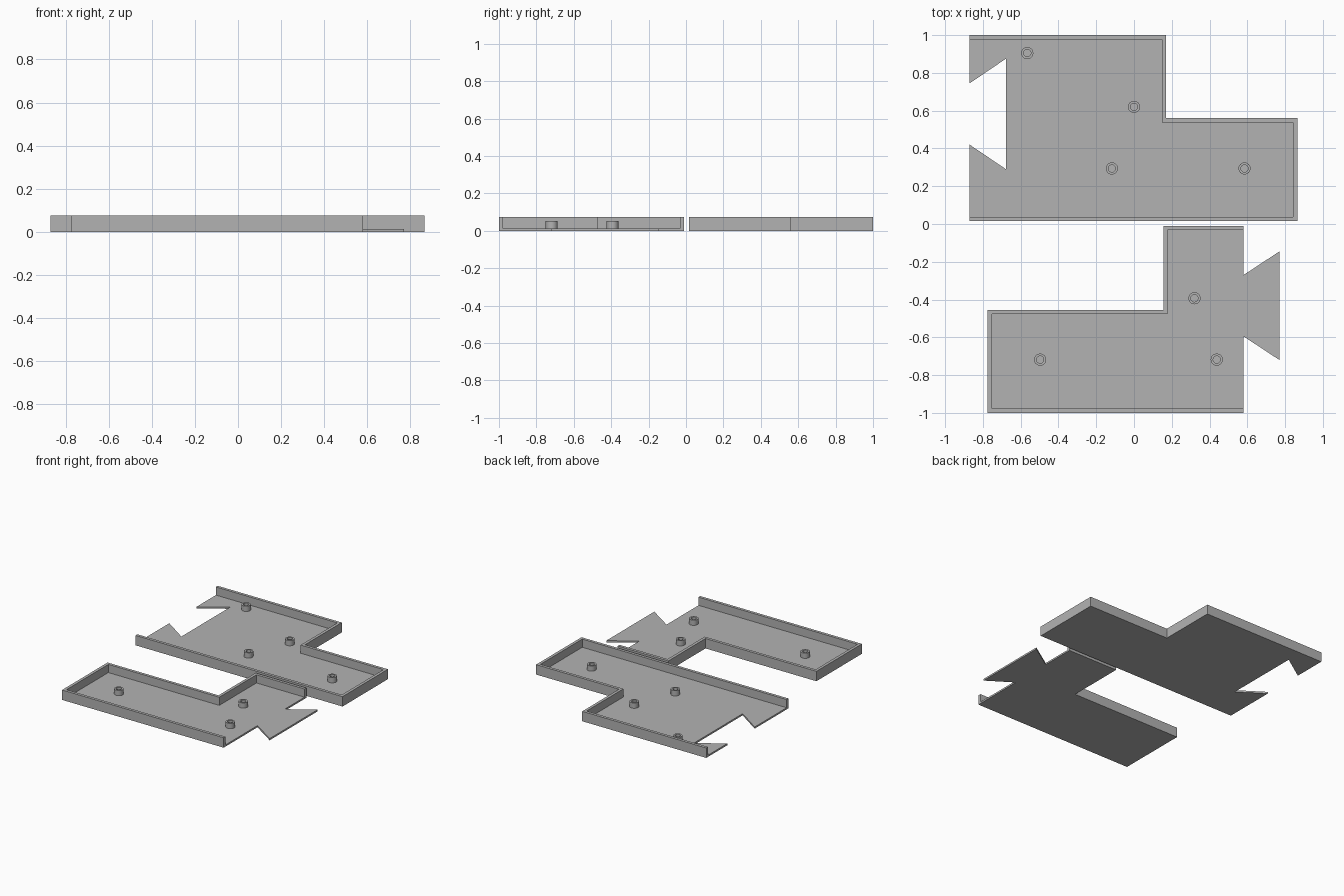
import bpy, bmesh, math
from mathutils import Vector

if "Cube" in bpy.data.objects:
    bpy.data.objects.remove(bpy.data.objects["Cube"])

FLOOR, HEIGHT, WALL = 0.013, 0.075, 0.022
POST_TOP, POST_R, HOLE_R, SIDES = 0.053, 0.032, 0.019, 32

grey = bpy.data.materials.new("light grey")
grey.diffuse_color = (0.45, 0.45, 0.45, 1)
grey.use_nodes = True
grey.node_tree.nodes["Principled BSDF"].inputs["Base Color"].default_value = grey.diffuse_color


def finish(name, bm):
    bmesh.ops.recalc_face_normals(bm, faces=bm.faces)
    mesh = bpy.data.meshes.new(name)
    bm.to_mesh(mesh)
    bm.free()
    mesh.materials.append(grey)
    obj = bpy.data.objects.new(name, mesh)
    bpy.context.collection.objects.link(obj)
    return obj


def prism(name, outline, z0, z1):
    bm = bmesh.new()
    face = bm.faces.new([bm.verts.new((x, y, z0)) for x, y in outline])
    ext = bmesh.ops.extrude_face_region(bm, geom=[face], use_keep_orig=True)
    top = [g for g in ext["geom"] if isinstance(g, bmesh.types.BMVert)]
    bmesh.ops.translate(bm, verts=top, vec=(0, 0, z1 - z0))
    return finish(name, bm)


def inset_path(path, d):
    """Offset an open counter-clockwise path inwards with mitred corners."""
    pts = [Vector(p) for p in path]
    normals = []
    for a, b in zip(pts, pts[1:]):
        e = (b - a).normalized()
        normals.append(Vector((-e.y, e.x)))
    out = [pts[0] + normals[0] * d]
    for p, n, m in zip(pts[1:-1], normals, normals[1:]):
        out.append(p + (n + m) * d / (1 + n.dot(m)))
    out.append(pts[-1] + normals[-1] * d)
    return [tuple(p) for p in out]


def post(name, x, y):
    bm = bmesh.new()
    profile = [(POST_R, FLOOR), (POST_R, POST_TOP), (HOLE_R, POST_TOP), (HOLE_R, FLOOR)]
    rings = [[bm.verts.new((x + r * math.cos(2 * math.pi * i / SIDES),
                            y + r * math.sin(2 * math.pi * i / SIDES), z))
              for i in range(SIDES)] for r, z in profile]
    for a, b in zip(rings, rings[1:]):
        for i in range(SIDES):
            j = (i + 1) % SIDES
            bm.faces.new((a[i], a[j], b[j], b[i]))
    obj = finish(name, bm)
    for o in bpy.context.selected_objects:
        o.select_set(False)
    obj.select_set(True)
    bpy.context.view_layer.objects.active = obj
    bpy.ops.object.shade_smooth_by_angle(angle=math.radians(30))


def tray(name, wall_path, joint, posts):
    prism(name + "_floor", wall_path + joint, 0, FLOOR)
    prism(name + "_wall", wall_path + inset_path(wall_path, WALL)[::-1], FLOOR, HEIGHT)
    for i, (x, y) in enumerate(posts, 1):
        post(f"{name}_post_{i}", x, y)


# Rear tray with a dovetail notch on its left edge
tray("rear_tray",
     [(-0.87, 0.016), (0.865, 0.016), (0.865, 0.56), (0.17, 0.56), (0.17, 1.0), (-0.87, 1.0)],
     [(-0.87, 0.745), (-0.678, 0.875), (-0.678, 0.29), (-0.87, 0.42)],
     [(-0.565, 0.905), (0.0, 0.62), (-0.117, 0.294), (0.585, 0.294)])

# Front tray with a dovetail tongue on its right edge
tray("front_tray",
     [(0.58, -0.01), (0.155, -0.01), (0.155, -0.455), (-0.775, -0.455), (-0.775, -1.0), (0.58, -1.0)],
     [(0.58, -0.595), (0.77, -0.72), (0.77, -0.145), (0.58, -0.27)],
     [(0.32, -0.393), (-0.497, -0.718), (0.438, -0.718)])
